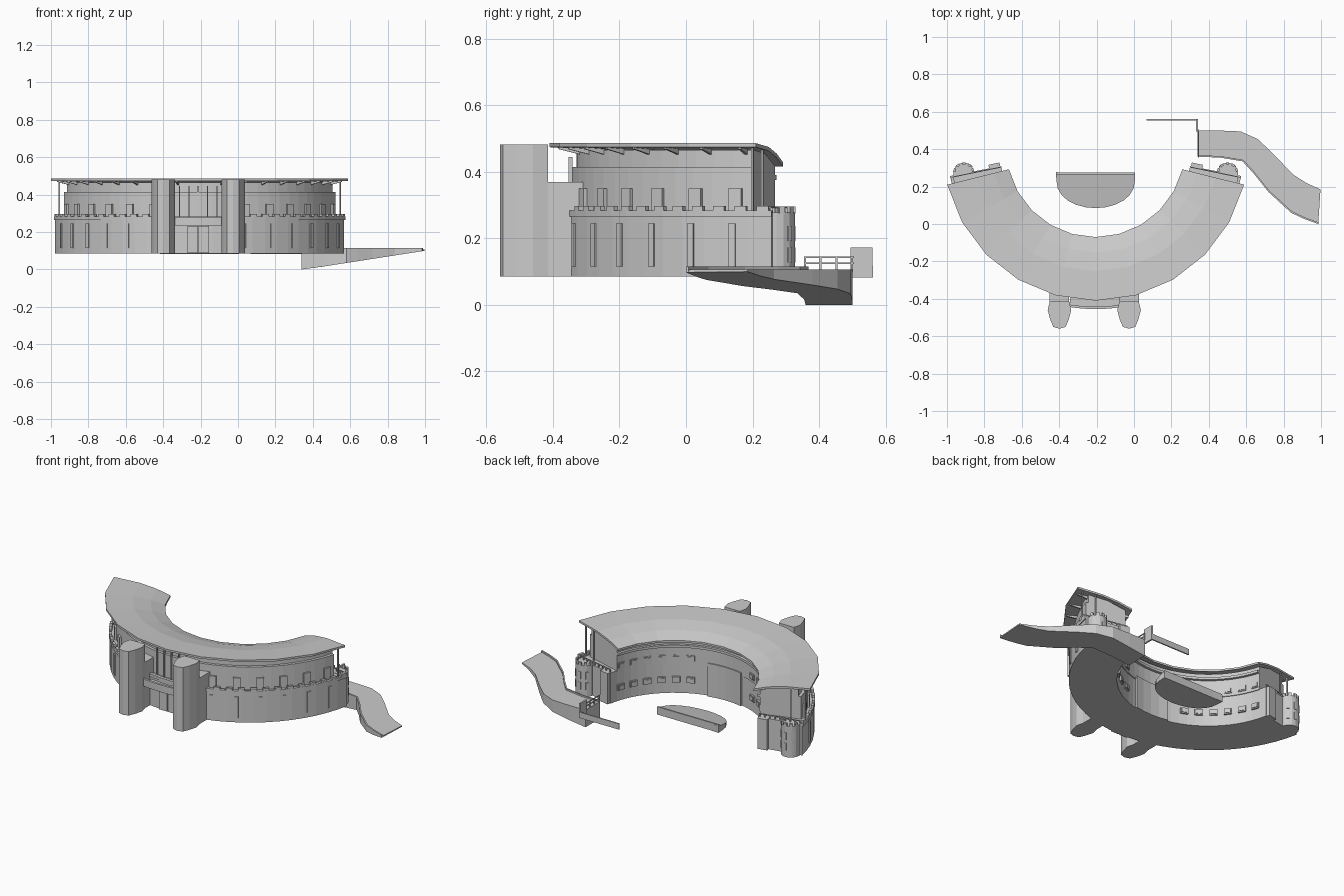
import bpy, bmesh
from math import sin, cos, pi, radians
from mathutils import Matrix, Vector

if "Cube" in bpy.data.objects:
    bpy.data.objects.remove(bpy.data.objects["Cube"])

CX, CY = -0.205, 0.408          # centre of the crescent plan
WIN = [-20, -30, -40.5, -50.5, -60.5, -71]   # window angles, right half


def both(angles):
    return list(angles) + [-180 - a for a in angles]


def P(r, a, z):
    a = radians(a)
    return Vector((CX + r * cos(a), CY + r * sin(a), z))


def finish(name, bm):
    bmesh.ops.recalc_face_normals(bm, faces=bm.faces)
    me = bpy.data.meshes.new(name)
    bm.to_mesh(me)
    bm.free()
    ob = bpy.data.objects.new(name, me)
    bpy.context.collection.objects.link(ob)
    return ob


def add_loft(bm, rings):
    """Closed rings joined into a capped solid."""
    vs = [[bm.verts.new(p) for p in ring] for ring in rings]
    n = len(vs[0])
    for a, b in zip(vs, vs[1:]):
        for i in range(n):
            j = (i + 1) % n
            bm.faces.new((a[i], a[j], b[j], b[i]))
    bm.faces.new(vs[0])
    bm.faces.new(vs[-1])


def loft(name, rings):
    bm = bmesh.new()
    add_loft(bm, rings)
    return finish(name, bm)


def sector(name, profile, a0, a1, n):
    """Sweep an (r, z) profile round the crescent centre."""
    return loft(name, [[P(r, a0 + (a1 - a0) * i / n, z) for r, z in profile]
                       for i in range(n + 1)])


def ring_wall(name, r0, r1, z0, z1, end, n):
    return sector(name, [(r0, z0), (r1, z0), (r1, z1), (r0, z1)], end, -180 - end, n)


def prism(name, pts, z0, z1):
    return loft(name, [[(x, y, z) for x, y in pts] for z in (z0, z1)])


def add_box(bm, c, size, ang=0):
    m = Matrix.Translation(c) @ Matrix.Rotation(radians(ang), 4, 'Z') @ Matrix.Diagonal((*size, 1))
    bmesh.ops.create_cube(bm, size=1, matrix=m)


def radial_boxes(name, angles, r, zs, size):
    """Boxes facing the crescent centre; size = depth, width, height."""
    bm = bmesh.new()
    for z in zs:
        for a in angles:
            add_box(bm, P(r, a, z), size, a)
    return finish(name, bm)


def boxes(name, items):
    bm = bmesh.new()
    for c, s in items:
        add_box(bm, Vector(c), s)
    return finish(name, bm)


# main crescent storeys
ring_wall("lower_storey", 0.515, 0.787, 0.085, 0.275, -11, 30)
sector("upper_storey", [(0.51, 0.27), (0.755, 0.27), (0.755, 0.415), (0.738, 0.415),
                        (0.738, 0.466), (0.62, 0.455), (0.51, 0.418)], -16, -164, 30)
ring_wall("inner_cornice", 0.494, 0.52, 0.375, 0.39, -16, 30)
ring_wall("terrace_band", 0.775, 0.793, 0.265, 0.283, -11, 30)

# roof sloping down to the courtyard
sector("roof", [(0.478, 0.428), (0.56, 0.455), (0.66, 0.475), (0.818, 0.486),
                (0.818, 0.474), (0.66, 0.463), (0.56, 0.443), (0.478, 0.416)], -14, -166, 10)

# brackets below the eaves
bm = bmesh.new()
for a in both([-18 - 9 * i for i in range(8)]):
    t = 0.35
    add_loft(bm, [[P(0.735, a + d, 0.452), P(0.8, a + d, 0.468),
                   P(0.8, a + d, 0.476), P(0.735, a + d, 0.474)] for d in (-t, t)])
finish("eaves_brackets", bm)

# posts at the roof ends
radial_boxes("roof_posts", both([-15.5]), 0.78, [0.378], (0.007, 0.007, 0.2))
radial_boxes("inner_posts", both([-14.8]), 0.7, [0.375], (0.006, 0.006, 0.2))

# parapet blocks, windows and courtyard openings
radial_boxes("parapet_blocks", both([-13 - 5.05 * i for i in range(12)]), 0.784,
             [0.289], (0.016, 0.036, 0.016))
radial_boxes("tall_windows", both(WIN), 0.785, [0.18], (0.014, 0.022, 0.13))
radial_boxes("terrace_doors", both(WIN), 0.757, [0.312], (0.016, 0.042, 0.076))
court = both([-19 - 9.3 * i for i in range(6)])
radial_boxes("courtyard_window_frames", court, 0.512, [0.17, 0.305], (0.014, 0.046, 0.036))
radial_boxes("courtyard_window_panes", court, 0.505, [0.17, 0.305], (0.008, 0.034, 0.024))
sector("courtyard_door_panel", [(0.503, 0.085), (0.52, 0.085), (0.52, 0.29), (0.503, 0.29)],
       -77, -103, 4)

# rounded bays and railings on both end walls
for side, s in (("right", 1), ("left", -1)):
    bx, by = CX + s * 0.705, 0.272
    arc = [(bx + 0.056 * cos(pi * i / 8), by + 0.056 * sin(pi * i / 8)) for i in range(9)]
    base = [(bx - 0.056, by - 0.03), (bx + 0.056, by - 0.03)]
    prism(side + "_bay", arc + base, 0.085, 0.277)
    bm = bmesh.new()
    for k in range(5):
        t = pi * (0.1 + 0.2 * k)
        c = Vector((bx + 0.051 * cos(t), by + 0.051 * sin(t), 0.285))
        add_box(bm, c, (0.012, 0.018, 0.02), 180 * t / pi)
    finish(side + "_bay_parapet", bm)
    bm = bmesh.new()
    for z in (0.15, 0.215):
        for t in (45, 90, 135):
            c = Vector((bx + 0.054 * cos(radians(t)), by + 0.054 * sin(radians(t)), z))
            add_box(bm, c, (0.008, 0.016, 0.045), t)
    finish(side + "_bay_windows", bm)
    a = -11.6 if s > 0 else -168.4
    bm = bmesh.new()
    add_box(bm, P(0.65, a, 0.293), (0.26, 0.005, 0.005), a)
    for i in range(9):
        add_box(bm, P(0.525 + 0.031 * i, a, 0.284), (0.006, 0.006, 0.02), a)
    finish(side + "_end_railing", bm)
    # pilaster at the courtyard corner
    bm = bmesh.new()
    add_box(bm, P(0.55, -10.5 if s > 0 else -169.5, 0.18), (0.06, 0.03, 0.19), a)
    finish(side + "_corner_pier", bm)

# entrance towers
MX = -0.2125
half = [(-0.052, -0.415), (-0.063, -0.46), (-0.05, -0.51), (-0.033, -0.55), (0, -0.56)]
outline = half + [(-x, y) for x, y in reversed(half[:-1])]
for side, s in (("right", 1), ("left", -1)):
    tx = MX + s * 0.186
    prism(side + "_tower", [(tx + x, y) for x, y in outline], 0.085, 0.482)
    prism(side + "_tower_link", [(tx - 0.052, -0.31), (tx - 0.052, -0.42),
                                 (tx + 0.052, -0.42), (tx + 0.052, -0.31)], 0.085, 0.37)

# entrance balcony and doors
sector("balcony", [(0.77, 0.235), (0.863, 0.235), (0.863, 0.28), (0.85, 0.28),
                   (0.85, 0.25), (0.77, 0.25)], -80.5, -99.5, 8)
boxes("entrance_doors", [((MX + d, -0.38, 0.16), (0.055, 0.014, 0.145)) for d in (-0.03, 0.03)])
boxes("entrance_mullions", [((MX + d, -0.348, 0.36), (0.006, 0.012, 0.17))
                            for d in (-0.1, -0.05, 0, 0.05, 0.1)])

# courtyard stage, sloping down to its rounded front
rim = [(CX - 0.21 * cos(pi * i / 12), 0.235 - 0.15 * sin(pi * i / 12) ** 0.9) for i in range(13)]
plan = [(-0.418, 0.277)] + rim + [(0.006, 0.265)]
loft("stage", [[(x, y, 0.083) for x, y in plan],
               [(x, y, 0.09 + 0.035 * (y - 0.085) / 0.19) for x, y in plan]])
boxes("stage_back", [((CX, 0.27, 0.107), (0.42, 0.01, 0.048))])

# winding path: flat top, underside rising to the far end
north = [(0.34, 0.50), (0.45, 0.5), (0.57, 0.495), (0.66, 0.455), (0.74, 0.38),
         (0.85, 0.265), (0.92, 0.22), (0.997, 0.185)]
south = [(0.34, 0.36), (0.46, 0.355), (0.58, 0.335), (0.64, 0.27), (0.72, 0.17),
         (0.84, 0.06), (0.91, 0.027), (0.985, 0.0)]


def under(x):
    return max(0.0, (x - 0.355) * 0.155)


loft("winding_path", [[(*n, under(n[0])), (*n, 0.106), (*s, 0.106), (*s, under(s[0]))]
                      for n, s in zip(north, south)])
loft("path_kerb", [[(x, y, 0.1), (x, y, 0.115), (x + 0.004, y + 0.008, 0.115),
                    (x + 0.004, y + 0.008, 0.1)] for x, y in south])

# railing and low wall at the near end of the path
rails = [((0.345, 0.43, z), (0.005, 0.15, 0.005)) for z in (0.125, 0.143)]
rails += [((0.345, 0.358 + 0.047 * i, 0.123), (0.006, 0.006, 0.045)) for i in range(4)]
boxes("path_railing", rails)
boxes("gate_wall", [((0.337, 0.528, 0.127), (0.01, 0.066, 0.09))])
boxes("garden_wall", [((0.205, 0.558, 0.1), (0.274, 0.008, 0.036))])
